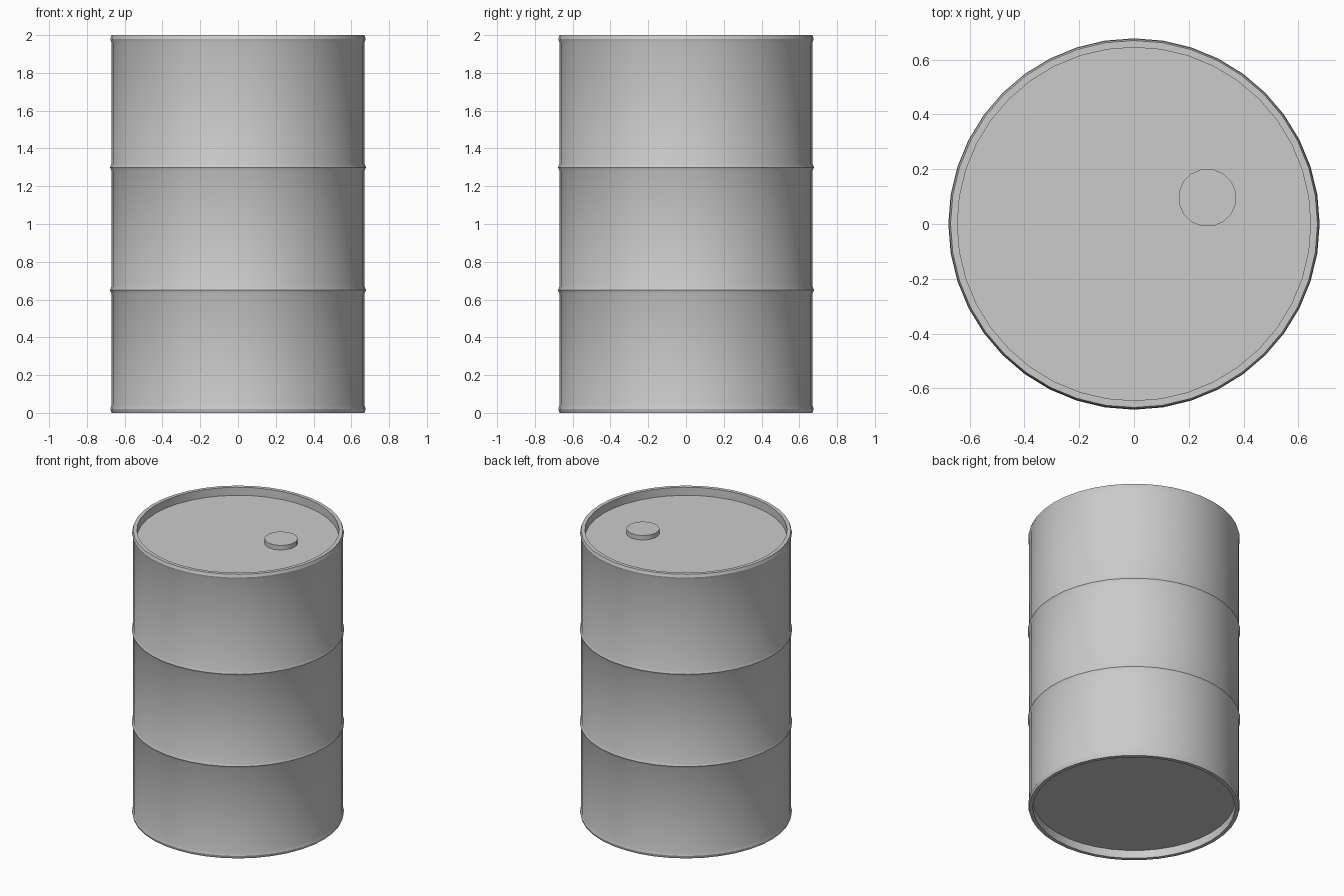
import bpy
import math

cube = bpy.data.objects.get("Cube")
if cube:
    bpy.data.objects.remove(cube, do_unlink=True)

steel = bpy.data.materials.new("grey_steel")
steel.use_nodes = True
grey = (0.6, 0.6, 0.6, 1)
steel.diffuse_color = grey
steel.node_tree.nodes["Principled BSDF"].inputs["Base Color"].default_value = grey


def lathe(name, profile, sides, centre=(0, 0, 0), turn=0.0):
    """Spin a bottom-to-top (radius, z) profile and close both ends."""
    verts = []
    for r, z in profile:
        for i in range(sides):
            a = turn + math.tau * i / sides
            verts.append((r * math.cos(a), r * math.sin(a), z))
    faces = [list(reversed(range(sides)))]
    for k in range(len(profile) - 1):
        for i in range(sides):
            j = (i + 1) % sides
            low, high = k * sides, (k + 1) * sides
            faces.append((low + i, low + j, high + j, high + i))
    faces.append(list(range(len(verts) - sides, len(verts))))
    mesh = bpy.data.meshes.new(name)
    mesh.from_pydata(verts, [], faces)
    mesh.materials.append(steel)
    obj = bpy.data.objects.new(name, mesh)
    obj.location = centre
    bpy.context.collection.objects.link(obj)
    bpy.ops.object.select_all(action="DESELECT")
    obj.select_set(True)
    bpy.context.view_layer.objects.active = obj
    bpy.ops.object.shade_smooth_by_angle(angle=math.radians(30))
    return obj


RADIUS, BULGE, INNER = 0.67, 0.678, 0.645
HEIGHT, RECESS = 2.0, 0.057


def hoop(z):
    """Raised rolling hoop around the wall."""
    return [(RADIUS, z - 0.018), (BULGE, z), (RADIUS, z + 0.018)]


# Drum: recessed base, lower rim, hoops, upper rim, recessed lid
base_rim = [(INNER, RECESS), (INNER, 0), (RADIUS, 0), (BULGE - 0.002, 0.02), (RADIUS, 0.04)]
top_rim = [(r, HEIGHT - z) for r, z in reversed(base_rim)]
lathe("drum_body", base_rim + hoop(0.65) + hoop(1.3) + top_rim, 40)

# Filler cap on the lid
lathe("filler_cap", [(0.106, -0.005), (0.106, 0.032)], 16,
      (0.268, 0.096, HEIGHT - RECESS), math.pi / 16)
